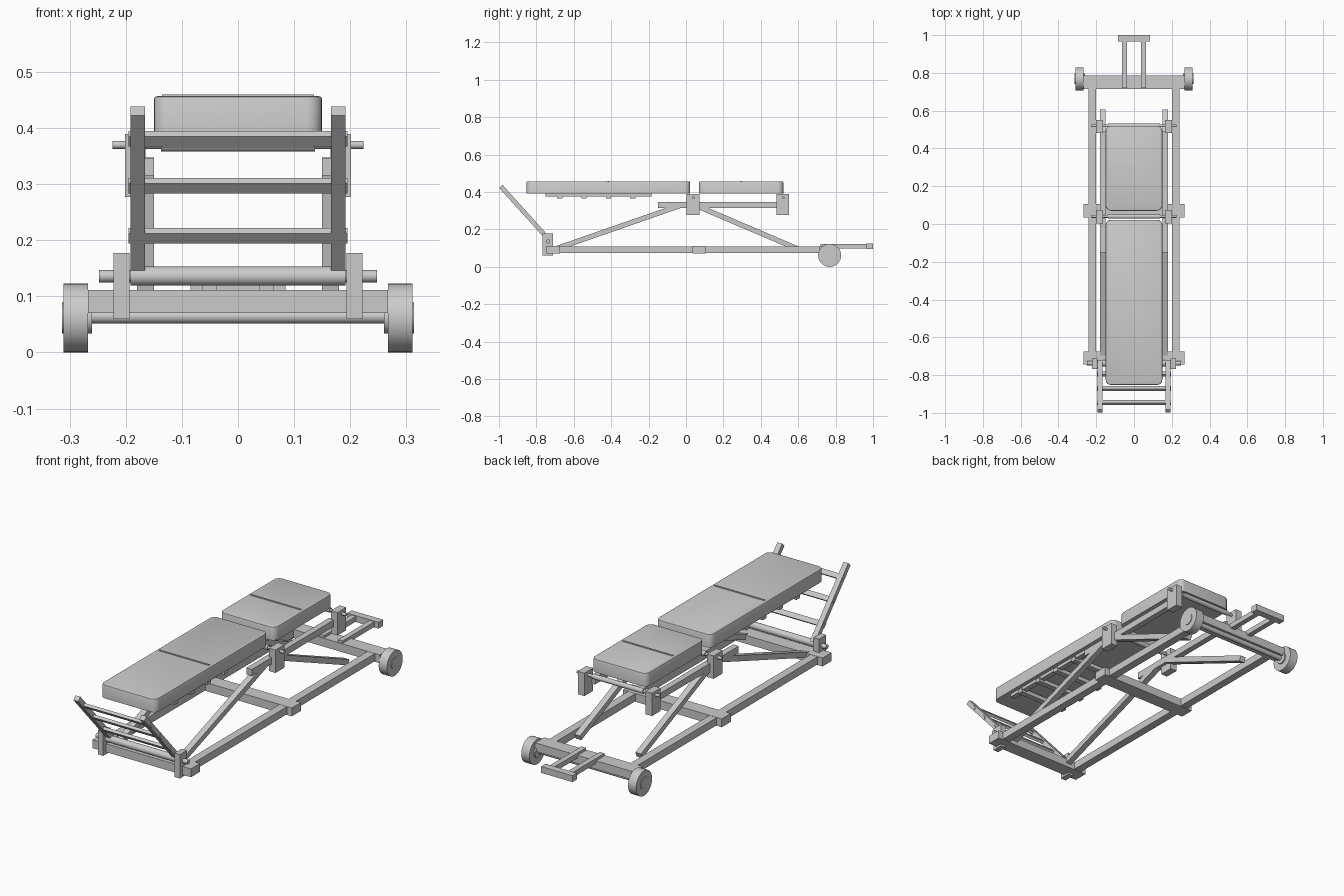
import bpy, bmesh, math
from mathutils import Vector, Matrix

if "Cube" in bpy.data.objects:
    bpy.data.objects.remove(bpy.data.objects["Cube"])


def make(name, bm, smooth=False):
    bmesh.ops.recalc_face_normals(bm, faces=bm.faces)
    mesh = bpy.data.meshes.new(name)
    bm.to_mesh(mesh)
    bm.free()
    ob = bpy.data.objects.new(name, mesh)
    bpy.context.collection.objects.link(ob)
    if smooth:
        bpy.context.view_layer.objects.active = ob
        ob.select_set(True)
        bpy.ops.object.shade_smooth_by_angle(angle=math.radians(35))
        ob.select_set(False)
    return ob


def box(name, x, y, z):
    """Box from (min, max) pairs on each axis."""
    bm = bmesh.new()
    bmesh.ops.create_cube(bm, size=1)
    for v in bm.verts:
        v.co = Vector([(r[0] + r[1]) / 2 + c * (r[1] - r[0]) for r, c in zip((x, y, z), v.co)])
    return make(name, bm)


def pair(name, x, y, z):
    """Mirrored left and right boxes."""
    box(name + "_right", x, y, z)
    box(name + "_left", (-x[1], -x[0]), y, z)


def bar(name, x, a, b, thick):
    """Mirrored sloping bars in the yz plane, from a to b."""
    d = Vector((0, b[0] - a[0], b[1] - a[1]))
    n = Vector((0, -d.z, d.y)).normalized() * thick / 2
    for side, s in (("right", 1), ("left", -1)):
        bm = bmesh.new()
        ends = [Vector((0, *a)) - n, Vector((0, *b)) - n, Vector((0, *b)) + n, Vector((0, *a)) + n]
        face = bm.faces.new([bm.verts.new(p + Vector((s * x[0], 0, 0))) for p in ends])
        ext = bmesh.ops.extrude_face_region(bm, geom=[face])
        for v in ext["geom"]:
            if isinstance(v, bmesh.types.BMVert):
                v.co.x = s * x[1]
        make(f"{name}_{side}", bm)


def rod(name, x, y, z, r, segs=24):
    bm = bmesh.new()
    m = Matrix.Translation(((x[0] + x[1]) / 2, y, z)) @ Matrix.Rotation(math.pi / 2, 4, "Y")
    bmesh.ops.create_cone(bm, cap_ends=True, segments=segs, radius1=r, radius2=r,
                          depth=x[1] - x[0], matrix=m)
    return make(name, bm, True)


def cushion(name, y):
    ob = box(name, (-0.15, 0.15), y, (0.392, 0.457))
    bm = bmesh.new()
    bm.from_mesh(ob.data)
    # rounded corners, then a softened top rim
    upright = [e for e in bm.edges if abs(e.verts[0].co.z - e.verts[1].co.z) > 0.01]
    bmesh.ops.bevel(bm, geom=upright, offset=0.028, segments=5, profile=0.5, affect="EDGES")
    rim = [e for e in bm.edges if all(v.co.z > 0.456 for v in e.verts)]
    bmesh.ops.bevel(bm, geom=rim, offset=0.006, segments=2, profile=0.5, affect="EDGES")
    bm.to_mesh(ob.data)
    bm.free()
    bpy.context.view_layer.objects.active = ob
    ob.select_set(True)
    bpy.ops.object.shade_smooth_by_angle(angle=math.radians(35))
    ob.select_set(False)
    mid = (y[0] + y[1]) / 2
    box(name + "_seam", (-0.135, 0.135), (mid - 0.004, mid + 0.004), (0.45, 0.46))


# base frame
pair("base_rail", (0.2, 0.24), (-0.745, 0.785), (0.073, 0.11))
for name, y in (("front", (-0.745, -0.675)), ("middle", (0.035, 0.105)), ("rear", (0.715, 0.785))):
    box(name + "_crossbeam", (-0.267, 0.267), y, (0.07, 0.111))

# wheels and axle
rod("axle", (-0.28, 0.28), 0.762, 0.064, 0.012)
for side, s in (("right", 1), ("left", -1)):
    rod("wheel_" + side, sorted((s * 0.267, s * 0.311)), 0.768, 0.0615, 0.0615, 32)
    rod("hub_" + side, sorted((s * 0.26, s * 0.314)), 0.768, 0.0615, 0.028)

# rear handle
pair("handle_bar", (0.037, 0.063), (0.72, 0.968), (0.098, 0.123))
box("handle_grip", (-0.085, 0.085), (0.965, 1.0), (0.095, 0.126))

# diagonal braces and upper rails
bar("front_brace", (0.15, 0.18), (-0.7, 0.095), (-0.01, 0.335), 0.027)
bar("rear_brace", (0.15, 0.18), (0.06, 0.325), (0.6, 0.095), 0.027)
pair("upper_rail", (0.15, 0.18), (-0.15, 0.49), (0.315, 0.347))

# brackets with pivot rods
for name, y, pin in (("middle", (0.003, 0.073), 0.04), ("rear", (0.483, 0.55), 0.52)):
    pair(name + "_bracket", (0.165, 0.201), y, (0.277, 0.389))
    rod(name + "_pin", (-0.224, 0.224), pin, 0.37, 0.007)
    rod(name + "_roller", (-0.137, 0.137), pin, 0.37, 0.012)
pair("foot_bracket", (0.193, 0.222), (-0.767, -0.712), (0.06, 0.177))
rod("foot_pin", (-0.248, 0.248), -0.737, 0.136, 0.011)
rod("foot_roller", (-0.192, 0.192), -0.737, 0.136, 0.017)

# sloping footrest ladder
bar("foot_rail", (0.166, 0.192), (-0.73, 0.142), (-0.99, 0.43), 0.024)
for i, (y, z) in enumerate(((-0.795, 0.208), (-0.872, 0.297), (-0.945, 0.381))):
    d = Vector((-0.26, 0.288)).normalized() * 0.012
    bar(f"foot_rung_{i}", (0, 0.195), (y - d.x, z - d.y), (y + d.x, z + d.y), 0.014)

# cushions and slatted support
cushion("long_cushion", (-0.852, 0.022))
cushion("short_cushion", (0.07, 0.52))
pair("cushion_runner", (0.105, 0.131), (-0.75, -0.185), (0.376, 0.395))
for i in range(4):
    y = -0.675 + i * 0.13
    box(f"slat_{i}", (-0.135, 0.135), (y - 0.014, y + 0.014), (0.365, 0.385))
